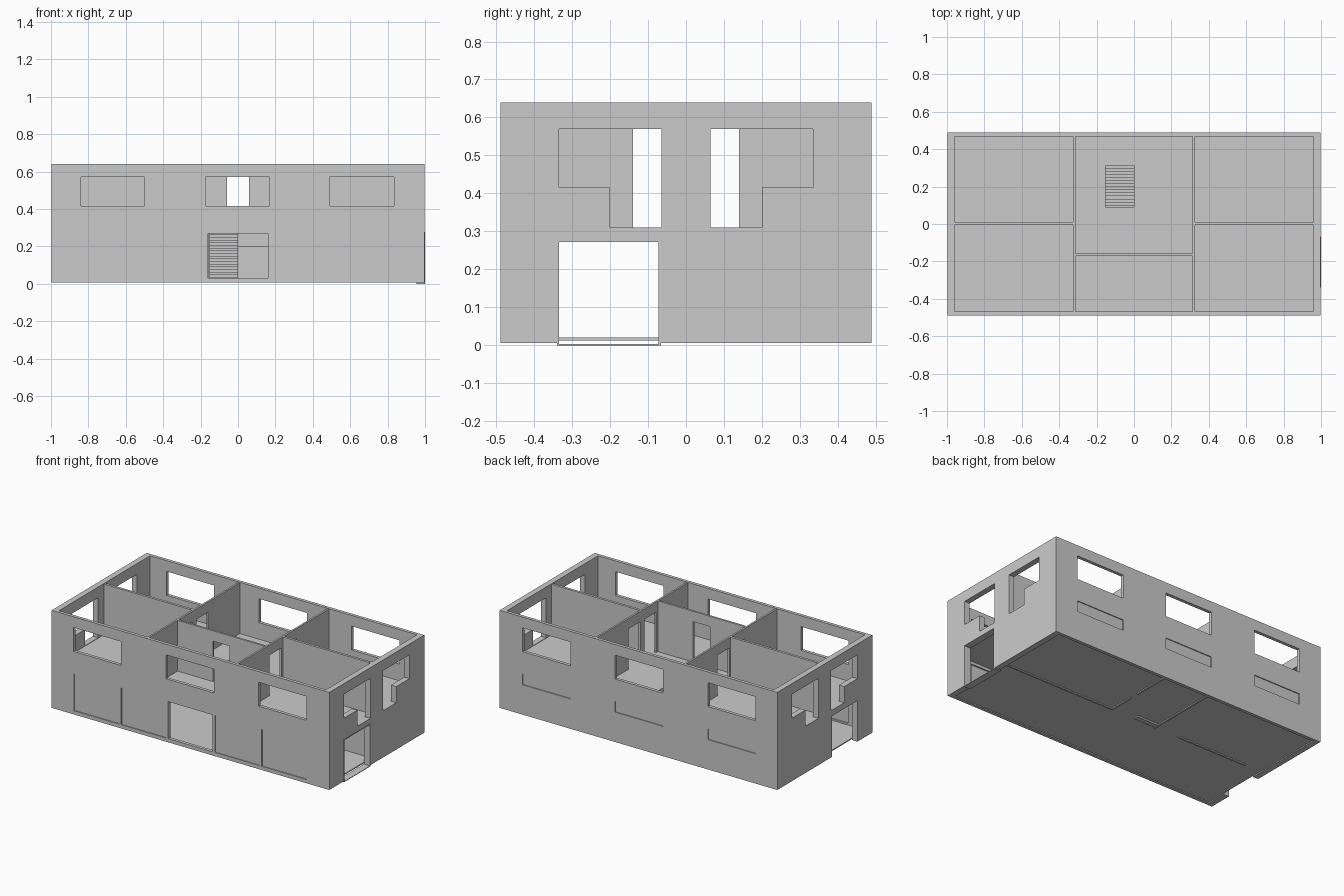
import bpy, bmesh

if "Cube" in bpy.data.objects:
    bpy.data.objects.remove(bpy.data.objects["Cube"])


def prism(name, pts, axis, a, b):
    """Extrude a 2D outline from a to b along axis (the outline uses the other two axes)."""
    def at(p, d):
        return {'x': (d, p[0], p[1]), 'y': (p[0], d, p[1]), 'z': (p[0], p[1], d)}[axis]
    bm = bmesh.new()
    lo = [bm.verts.new(at(p, a)) for p in pts]
    hi = [bm.verts.new(at(p, b)) for p in pts]
    bm.faces.new(lo)
    bm.faces.new(hi)
    n = len(pts)
    for i in range(n):
        j = (i + 1) % n
        bm.faces.new((lo[i], lo[j], hi[j], hi[i]))
    bmesh.ops.recalc_face_normals(bm, faces=bm.faces)
    me = bpy.data.meshes.new(name)
    bm.to_mesh(me)
    bm.free()
    ob = bpy.data.objects.new(name, me)
    bpy.context.collection.objects.link(ob)
    return ob


def box(name, x0, x1, y0, y1, z0, z1):
    return prism(name, [(x0, y0), (x1, y0), (x1, y1), (x0, y1)], 'z', z0, z1)


def cut(ob, cutters):
    """Subtract the cutters, bake the result and remove the helpers."""
    for c in cutters:
        c.hide_render = True
        m = ob.modifiers.new("opening", 'BOOLEAN')
        m.operation, m.solver, m.object = 'DIFFERENCE', 'EXACT', c
    dg = bpy.context.evaluated_depsgraph_get()
    dg.update()
    me = bpy.data.meshes.new_from_object(ob.evaluated_get(dg))
    ob.modifiers.clear()
    ob.data = me
    for c in cutters:
        bpy.data.objects.remove(c)


X, Y, XI, YI = 0.998, 0.488, 0.96, 0.467     # outer and inner wall faces
BASE, TOP = 0.006, 0.64
FLOOR, UPPER = 0.02, 0.307                   # finished floor levels
T = 0.006                                    # half thickness of partitions

upper_windows = [(-0.84, -0.50), (-0.175, 0.168), (0.49, 0.835)]
front_bays = [(-0.838, -0.512), (-0.498, -0.175), (-0.16, 0.16), (0.175, 0.498), (0.512, 0.835)]
DOOR = (-0.335, -0.072)

# outer walls with all openings
shell = box("outer_walls", -X, X, -Y, Y, BASE, TOP)
cuts = [box("room_cut", -XI, XI, -YI, YI, -0.1, 1)]
for x0, x1 in upper_windows:
    for s in (-1, 1):
        y0, y1 = sorted((s * 0.44, s * 0.6))
        cuts.append(box("window_cut", x0, x1, y0, y1, 0.415, 0.57))
    cuts.append(box("high_window_cut", x0, x1, 0.44, 0.6, 0.20, 0.27))
for x0, x1 in front_bays:
    cuts.append(box("bay_cut", x0, x1, -0.6, -0.44, 0.03, 0.27))
for s in (-1, 1):
    x0, x1 = sorted((s * 0.9, s * 1.1))
    cuts.append(box("door_cut", x0, x1, *DOOR, -0.1, 0.272))
    for m in (-1, 1):
        # L-shaped balcony door and window
        ell = [(0.065, 0.31), (0.20, 0.31), (0.20, 0.415), (0.335, 0.415), (0.335, 0.57), (0.065, 0.57)]
        cuts.append(prism("balcony_cut", [(m * y, z) for y, z in ell], 'x', x0, x1))
cut(shell, cuts)

# recessed panels closing the ground floor bays and high windows
for i, (x0, x1) in enumerate(front_bays):
    if i != 2:
        box("bay_panel", x0, x1, -0.482, -0.476, 0.03, 0.27)
for x0, x1 in upper_windows:
    box("high_window_panel", x0, x1, 0.476, 0.482, 0.20, 0.27)

# frame of the right-hand side door
frame = prism("side_door_frame", [(-0.34, 0), (-0.066, 0), (-0.066, 0.277), (-0.34, 0.277)], 'x', 0.955, 1.0)
cut(frame, [box("frame_cut", 0.9, 1.1, *DOOR, 0.004, 0.272)])

# floors
box("ground_floor", -XI, XI, -YI, YI, 0.013, FLOOR)
slab = box("upper_floor", -XI, XI, -YI, YI, 0.288, UPPER)
cut(slab, [box("stairwell_cut", -0.152, 0, 0.09, 0.33, 0.2, 0.4)])

# ground floor partitions
box("ground_partition_right", 0.16, XI, -T, T, BASE, 0.288)
box("ground_partition_left", -0.84, -0.34, -T, T, BASE, 0.288)
box("stair_side_wall", -0.166, -0.154, -T, YI, BASE, 0.288)
hall = box("hall_wall", 0.16, 0.172, T, YI, BASE, 0.288)
cut(hall, [box("hall_door_cut", 0.1, 0.2, 0.17, 0.23, -0.1, 0.26)])

# upper floor partitions with doorways
for s in (-1, 1):
    c = s * 0.32
    wall = box("cross_wall", c - T, c + T, -YI, YI, UPPER, 0.637)
    cut(wall, [box("doorway_cut", c - 0.1, c + 0.1, min(m * 0.02, m * 0.14), max(m * 0.02, m * 0.14), 0.2, 0.57)
               for m in (-1, 1)])
    x0, x1 = sorted((c + s * T, s * XI))
    box("bedroom_partition", x0, x1, -T, T + 0.004, UPPER, 0.637)
landing = box("landing_wall", -0.32 + T, 0.32 - T, -0.172, -0.159, UPPER, 0.637)
cut(landing, [box("landing_door_cut", -0.06, 0.06, -0.3, -0.1, 0.2, 0.57)])

# staircase: stepped profile with a sloping underside
N, RUN = 20, 0.33 / 20
RISE = (UPPER - FLOOR) / N
steps = [(0.0, BASE)]
for i in range(N):
    steps += [(i * RUN, FLOOR + (i + 1) * RISE), ((i + 1) * RUN, FLOOR + (i + 1) * RISE)]
steps += [(0.33, UPPER - 0.035), (0.03, BASE)]
prism("staircase", steps, 'x', -0.153, 0.0)
